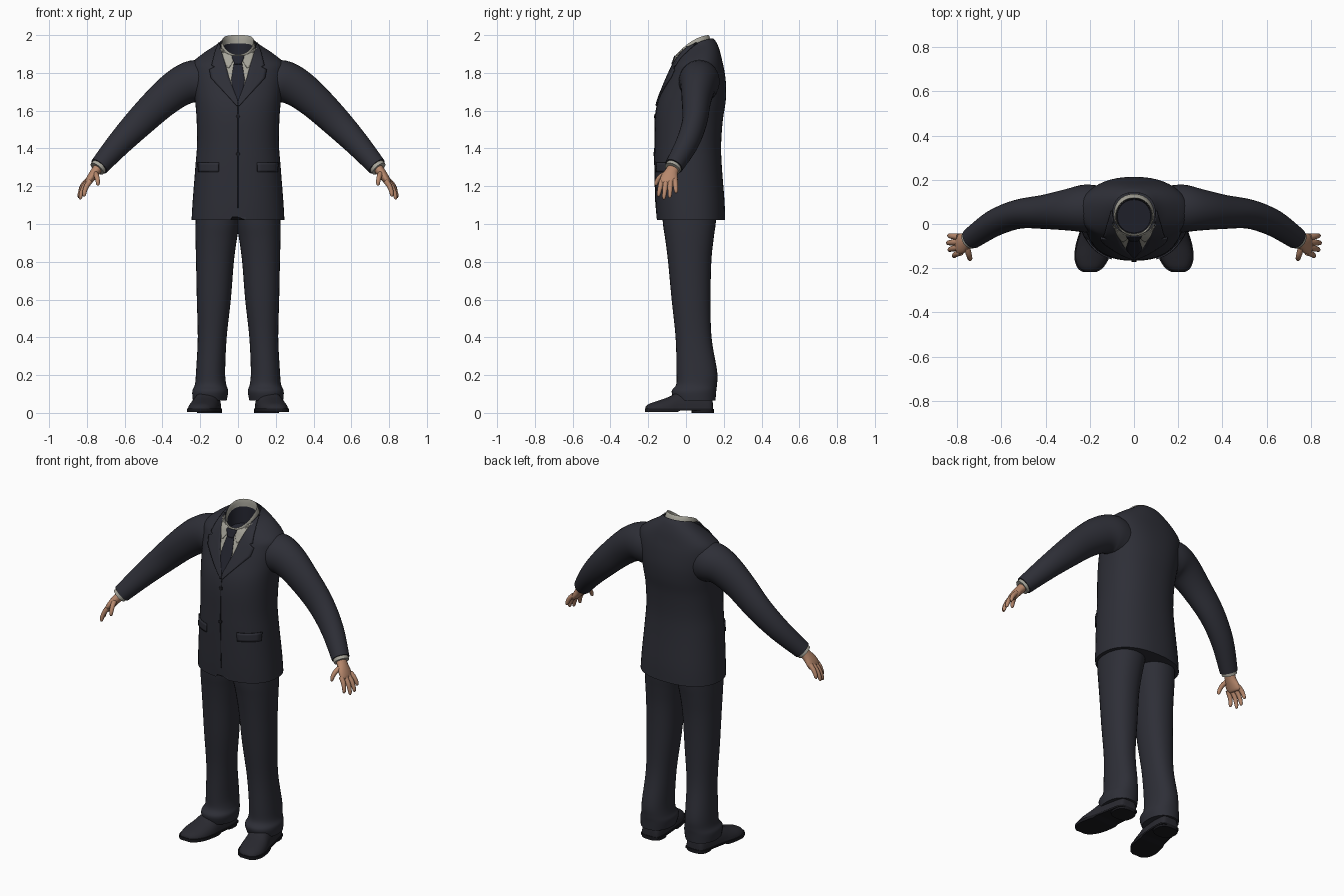
import bpy, bmesh, math
from mathutils import Vector
from mathutils.bvhtree import BVHTree

if "Cube" in bpy.data.objects:
    bpy.data.objects.remove(bpy.data.objects["Cube"])


def material(name, rgb):
    m = bpy.data.materials.new(name)
    m.diffuse_color = (*rgb, 1)
    m.use_nodes = True
    m.node_tree.nodes["Principled BSDF"].inputs["Base Color"].default_value = m.diffuse_color
    return m


SUIT = material("suit navy", (0.027, 0.028, 0.038))
TIE = material("tie dark navy", (0.017, 0.018, 0.028))
SHOE = material("shoe black", (0.022, 0.022, 0.029))
SOLE = material("sole black", (0.010, 0.010, 0.013))
SHIRT = material("shirt grey", (0.38, 0.37, 0.32))
SKIN = material("skin tan", (0.47, 0.245, 0.15))


def finish(bm, name, mat, angle=40):
    me = bpy.data.meshes.new(name)
    bm.to_mesh(me)
    bm.free()
    me.materials.append(mat)
    ob = bpy.data.objects.new(name, me)
    bpy.context.collection.objects.link(ob)
    bpy.ops.object.select_all(action='DESELECT')
    ob.select_set(True)
    bpy.context.view_layer.objects.active = ob
    bpy.ops.object.shade_smooth_by_angle(angle=math.radians(angle))
    return ob


def smooth_rows(rows, k):
    """Catmull-Rom interpolation between rows of parameters."""
    out = []
    for i in range(len(rows) - 1):
        a, b = rows[max(i - 1, 0)], rows[i]
        c, d = rows[i + 1], rows[min(i + 2, len(rows) - 1)]
        for j in range(k):
            t = j / k
            out.append([q + .5 * t * (r - p + t * (2*p - 5*q + 4*r - s + t * (3*(q - r) + s - p)))
                        for p, q, r, s in zip(a, b, c, d)])
    return out + [list(rows[-1])]


def skin_rings(rings, caps=(True, True)):
    bm = bmesh.new()
    vs = [[bm.verts.new(p) for p in r] for r in rings]
    n = len(vs[0])
    for a, b in zip(vs, vs[1:]):
        for i in range(n):
            bm.faces.new((a[i], a[(i + 1) % n], b[(i + 1) % n], b[i]))
    if caps[0]:
        bm.faces.new(vs[0][::-1])
    if caps[1]:
        bm.faces.new(vs[-1])
    bmesh.ops.recalc_face_normals(bm, faces=bm.faces)
    return bm


def power(v, e):
    return math.copysign(abs(v) ** (2 / e), v)


def stack(rows, n, e=2.2, k=4):
    """Horizontal rings from rows of z, x0, x1, y0, y1, tilt."""
    rings = []
    for z, x0, x1, y0, y1, tilt in smooth_rows(rows, k):
        ring = []
        for i in range(n):
            a = 2 * math.pi * i / n
            c, s = power(math.cos(a), e), power(math.sin(a), e)
            ring.append(Vector(((x0 + x1) / 2 + c * (x1 - x0) / 2, (y0 + y1) / 2 + s * (y1 - y0) / 2,
                                z + tilt * (s * (y1 - y0) / 2 + .035 * (1 - s * s)))))
        rings.append(ring)
    return rings


def tube(rows, n=20, k=4, side=1, ref=(0, 1, 0)):
    """Elliptical rings along a path of x, y, z, radius across, radius through."""
    rows = smooth_rows(rows, k)
    pts = [Vector(r[:3]) for r in rows]
    rings = []
    for i, r in enumerate(rows):
        t = (pts[min(i + 1, len(pts) - 1)] - pts[max(i - 1, 0)]).normalized()
        s = Vector(ref)
        s = (s - t * s.dot(t)).normalized()
        u = t.cross(s)
        ring = [pts[i] + s * r[3] * math.cos(2*math.pi*j/n) + u * r[4] * math.sin(2*math.pi*j/n)
                for j in range(n)]
        rings.append([Vector((p.x * side, p.y, p.z)) for p in ring])
    return rings


# Jacket body: hem, waist, chest, shoulders, collar edge
body = [(z, -w, w, y0, y1, t) for z, w, y0, y1, t in [
    (1.02, .246, -.155, .207, 0), (1.12, .240, -.161, .204, 0), (1.30, .226, -.166, .190, 0),
    (1.42, .217, -.166, .186, 0), (1.55, .219, -.164, .195, 0), (1.64, .226, -.151, .209, 0),
    (1.72, .236, -.122, .213, 0), (1.80, .245, -.088, .205, 0), (1.85, .240, -.070, .192, .1),
    (1.89, .185, -.060, .178, .25), (1.92, .122, -.055, .160, .4), (1.935, .096, -.05, .142, .5)]]
bm = skin_rings(stack(body, 48, 2.3), (True, False))
for v in bm.verts:                       # notch where the fronts part at the hem
    if v.co.z < 1.03 and v.co.y < 0:
        v.co.z += max(0, .06 - 1.6 * abs(v.co.x))
tree = BVHTree.FromBMesh(bm)
finish(bm, "jacket_body", SUIT)


def plate(name, mat, rows, lift, side=1, cols=6, k=4):
    """Thin plate laid on the jacket front, from rows of z, x0, x1."""
    bm = bmesh.new()
    grid = []
    for i in range(len(rows) - 1):
        last = i == len(rows) - 2
        for j in range(k + last):
            z, x0, x1 = [p + (q - p) * j / k for p, q in zip(rows[i], rows[i + 1])]
            line = []
            for c in range(cols + 1):
                p = Vector((side * (x0 + (x1 - x0) * c / cols), -1, z))
                hit, nor, _, _ = tree.ray_cast(p, Vector((0, 1, 0)))
                if hit is None or hit.y > .08:
                    hit, nor, _, _ = tree.find_nearest(Vector((p.x, 0, z)))
                line.append(bm.verts.new(hit + nor * lift))
            grid.append(line)
    for a, b in zip(grid, grid[1:]):
        for c in range(cols):
            bm.faces.new((a[c], a[c + 1], b[c + 1], b[c]))
    bm.normal_update()
    if sum(f.normal.y for f in bm.faces) > 0:
        bmesh.ops.reverse_faces(bm, faces=bm.faces)
    ob = finish(bm, name, mat)
    mod = ob.modifiers.new("thickness", 'SOLIDIFY')
    mod.thickness = min(lift, .008)


# Shirt collar band and dark lining inside the neck
collar = [(1.915, -.092, .092, -.049, .136, .5), (1.945, -.086, .086, -.054, .122, .6),
          (1.944, -.081, .081, -.048, .117, .6), (1.912, -.079, .079, -.043, .115, .55)]
finish(skin_rings(stack(collar, 40, 2.1, 2), (False, False)), "shirt_collar", SHIRT)
lining = [(1.914, -.080, .080, -.044, .116, .55), (1.84, -.075, .075, -.04, .11, .2)]
finish(skin_rings(stack(lining, 40, 2.1, 1), (False, True)), "neck_lining", TIE)

# Tie blade and knot
plate("tie_blade", TIE, [(1.87, -.018, .018), (1.76, -.036, .036), (1.70, -.026, .026), (1.65, -.003, .003)], .007)
plate("tie_knot", TIE, [(1.886, -.032, .032), (1.875, -.030, .030), (1.842, -.017, .017)], .012)

# Front closing seam and buttons
plate("front_seam", SOLE, [(1.63, -.0015, .0015), (1.085, -.0015, .0015)], .002, k=20, cols=1)
for z in (1.57, 1.37):
    ring = [(z + .011 * math.cos(a), -.011 * math.sin(a), .011 * math.sin(a))
            for a in (.2, .8, 1.57, 2.34, 2.94)]
    plate("jacket_button", SOLE, ring, .006, k=2)

for s, tag in ((1, "left"), (-1, "right")):
    # Shirt front, collar wings, lapels, pocket flaps
    plate(tag + "_shirt_front", SHIRT, [(1.95, .084, .092), (1.92, .058, .090), (1.885, 0, .086),
          (1.80, 0, .056), (1.76, 0, .045), (1.65, 0, .002)], .003, s)
    plate(tag + "_collar_wing", SHIRT, [(1.935, .066, .088), (1.886, .022, .080), (1.86, .026, .070),
          (1.825, .046, .056)], .007, s)
    plate(tag + "_lapel", SUIT, [(1.955, .090, .100), (1.90, .083, .122), (1.838, .064, .138),
          (1.830, .062, .122), (1.815, .058, .150), (1.77, .046, .141), (1.65, .001, .030),
          (1.625, 0, .008)], .008, s)
    plate(tag + "_pocket_flap", SUIT, [(1.325, .10, .208), (1.275, .102, .206)], .007, s)

    # Sleeve, shirt cuff
    finish(skin_rings(tube([
        (.14, .07, 1.735, .10, .11), (.22, .07, 1.755, .108, .114), (.30, .064, 1.73, .094, .104),
        (.40, .055, 1.655, .078, .092), (.52, .045, 1.54, .066, .080), (.63, .005, 1.425, .060, .066),
        (.735, -.065, 1.305, .049, .051)], 28, 4, s)), tag + "_sleeve", SUIT)
    finish(skin_rings(tube([(.72, -.055, 1.322, .043, .043), (.746, -.072, 1.292, .043, .043)],
                           24, 1, s)), tag + "_shirt_cuff", SHIRT)

    # Palm, fingers, thumb
    finish(skin_rings(tube([
        (.73, -.06, 1.31, .030, .026), (.756, -.077, 1.275, .035, .025), (.778, -.088, 1.245, .046, .022),
        (.795, -.092, 1.218, .046, .017), (.799, -.093, 1.210, .036, .008)], 20, 3, s)),
        tag + "_palm", SKIN, 60)
    fingers = [((.782, -.128, 1.228), (.815, -.147, 1.145)), ((.793, -.106, 1.224), (.836, -.118, 1.130)),
               ((.797, -.082, 1.224), (.843, -.086, 1.138)), ((.794, -.058, 1.232), (.838, -.052, 1.163)),
               ((.758, -.098, 1.270), (.741, -.160, 1.203))]
    for i, (a, b) in enumerate(fingers):
        a, b = Vector(a), Vector(b)
        bend = Vector((.008, 0, .004)) if i < 4 else Vector((-.004, -.014, .008))
        rows = [(*(a.lerp(b, t) + bend * math.sin(math.pi * t)), r, r) for t, r in
                ((0, .0145), (.35, .0135), (.7, .0115), (.92, .009), (1, .003))]
        finish(skin_rings(tube(rows, 12, 2, s)), tag + ("_thumb" if i == 4 else "_finger"), SKIN, 60)

    # Trouser leg with a break above the shoe
    leg = [(z, *sorted((s * a, s * b)), c, d, 0) for z, a, b, c, d in [
        (1.12, -.02, .222, -.13, .168), (1.0, -.008, .225, -.122, .157), (.92, .006, .225, -.11, .146),
        (.80, .022, .222, -.095, .134), (.60, .038, .218, -.076, .130), (.40, .060, .213, -.055, .135),
        (.22, .068, .222, -.050, .165), (.15, .062, .228, -.052, .164), (.115, .052, .242, -.076, .160),
        (.065, .060, .239, -.062, .156)]]
    finish(skin_rings(stack(leg, 32, 2.2)), tag + "_trouser_leg", SUIT, 50)

    # Shoe: domed sections from heel to toe, on a flat sole and heel
    shoe = [(.142, .150, .030, .05), (.130, .150, .055, .10), (.06, .155, .066, .12),
            (-.03, .168, .072, .115), (-.09, .180, .078, .085), (-.15, .191, .074, .064),
            (-.195, .198, .053, .048), (-.214, .201, .026, .032)]
    upper, sole = [], []
    for y, xc, w, h in smooth_rows(shoe, 4):
        arc = [math.pi * i / 14 for i in range(15)]
        upper.append([(s * (xc + w * power(math.cos(a), 2.4)), y, .015 + (h - .015) * power(math.sin(a), 2.3))
                      for a in arc])
        lo = .004 if y < -.04 else .012
        sole.append([(s * (xc + q * (w + .005)), y * 1.015, z) for q, z in
                     ((-1, lo), (1, lo), (1, .022), (-1, .022))])
    finish(skin_rings(upper), tag + "_shoe_upper", SHOE, 50)
    finish(skin_rings(sole), tag + "_shoe_sole", SOLE, 30)
    heel = [(z, *sorted((s * .086, s * .216)), .03, .147, 0) for z in (0, .02)]
    finish(skin_rings(stack(heel, 24, 2.6, 1)), tag + "_shoe_heel", SOLE)
